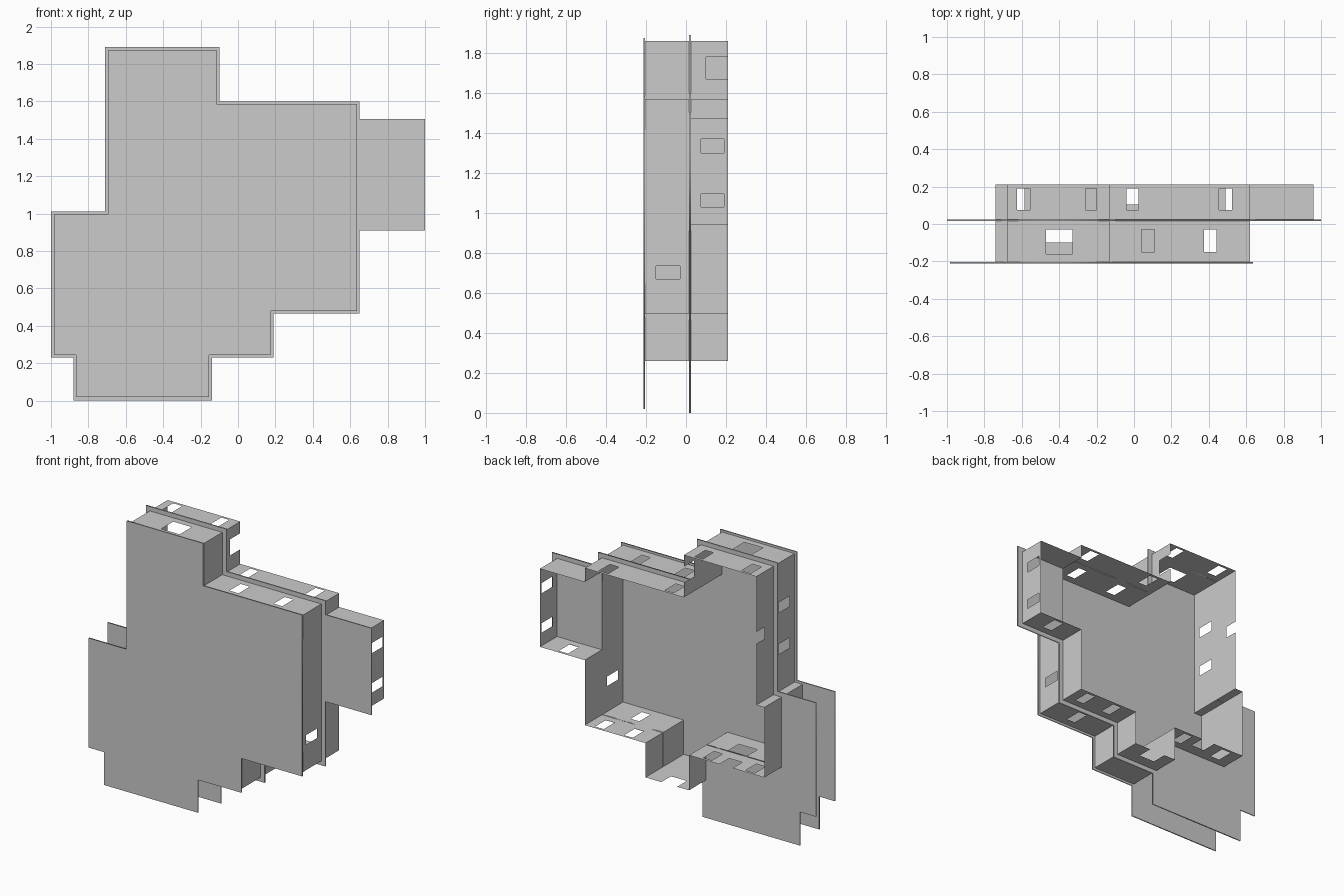
import bpy, bmesh
from math import radians

if "Cube" in bpy.data.objects:
    bpy.data.objects.remove(bpy.data.objects["Cube"])

FRONT, MID, BACK = -0.21, 0.02, 0.21
LOW, UP = (0.075, 0.19), (-0.15, -0.03)   # window bands of the two storeys
DOOR = (0.105, BACK)                      # door reaching the open edge


def plate(name, y, loops, half=0.004):
    """Thin flat slab from outlines in x,z; inner loops become holes."""
    cu = bpy.data.curves.new(name, 'CURVE')
    cu.dimensions = '2D'
    cu.fill_mode = 'BOTH'
    cu.extrude = half
    for pts in loops:
        sp = cu.splines.new('POLY')
        sp.points.add(len(pts) - 1)
        for p, (x, z) in zip(sp.points, pts):
            p.co = (x, z, 0, 1)
        sp.use_cyclic_u = True
    ob = bpy.data.objects.new(name, cu)
    ob.location.y = y
    ob.rotation_euler.x = radians(90)
    bpy.context.collection.objects.link(ob)
    bpy.ops.object.select_all(action='DESELECT')
    ob.select_set(True)
    bpy.context.view_layer.objects.active = ob
    bpy.ops.object.convert(target='MESH')


def wall(name, a, b, y0=FRONT, holes=()):
    """Single-sheet wall; holes are (from, to, (ylow, yhigh)) along x or z."""
    axis = 0 if a[0] != b[0] else 1
    lo, hi = sorted((a[axis], b[axis]))
    us = sorted({lo, hi, *(u for h in holes for u in h[:2])})
    vs = sorted({y0, BACK, *(v for h in holes for v in h[2])})
    bm = bmesh.new()

    def vert(u, v):
        return bm.verts.new((u, v, a[1]) if axis == 0 else (a[0], v, u))

    for u0, u1 in zip(us, us[1:]):
        for v0, v1 in zip(vs, vs[1:]):
            cu, cv = (u0 + u1) / 2, (v0 + v1) / 2
            if any(h[0] < cu < h[1] and h[2][0] < cv < h[2][1] for h in holes):
                continue
            bm.faces.new([vert(u0, v0), vert(u1, v0), vert(u1, v1), vert(u0, v1)])
    bmesh.ops.remove_doubles(bm, verts=bm.verts, dist=1e-5)
    me = bpy.data.meshes.new(name)
    bm.to_mesh(me)
    bm.free()
    bpy.context.collection.objects.link(bpy.data.objects.new(name, me))


# Main footprint, clockwise in x,z
foot = [(-.68, 1.86), (-.13, 1.86), (-.13, 1.57), (.62, 1.57), (.62, .495),
        (.16, .495), (.16, .26), (-.17, .26), (-.17, .50), (-.74, .50),
        (-.74, .98), (-.68, .98)]

# Windows and doors, keyed by wall index
openings = {
    0: [(-.625, -.555, LOW), (-.26, -.2, LOW), (-.47, -.33, (-.16, -.03))],
    1: [(1.67, 1.78, (.1, BACK))],
    2: [(-.04, .025, LOW), (.455, .525, LOW), (.04, .11, UP), (.375, .44, UP)],
    3: [(.67, .735, UP), (.94, 1.475, (MID, BACK))],
    4: [(.49, .555, LOW), (.27, .335, LOW), (.375, .44, UP)],
    6: [(-.08, .04, DOOR)],
    8: [(-.655, -.585, LOW), (-.33, -.265, LOW), (-.5, -.4, DOOR),
        (-.47, -.33, (-.1, .01))],
    11: [(1.52, 1.59, UP), (1.235, 1.305, UP), (1.4, 1.48, (.12, BACK))],
}
for i, p in enumerate(foot):
    wall(f"wall_{i + 1}", p, foot[(i + 1) % len(foot)], holes=openings.get(i, ()))

# Side extension, lower storey only
wall("extension_top", (.62, 1.475), (.96, 1.475), MID)
wall("extension_side", (.96, .94), (.96, 1.475), MID,
     [(1.3, 1.37, LOW), (1.03, 1.095, LOW)])
wall("extension_bottom", (.62, .94), (.96, .94), MID, [(.76, .83, LOW)])

# Upper roof, full slab
plate("upper_roof", -0.208, [[
    (-.695, 1.875), (-.115, 1.875), (-.115, 1.585), (.635, 1.585), (.635, .48),
    (.175, .48), (.175, .245), (-.155, .245), (-.155, .02), (-.865, .02),
    (-.865, .245), (-.985, .245), (-.985, .995), (-.695, .995)]])

# Middle roof: eaves, porches and extension roof around the open interior
plate("middle_roof", MID, [[
    (-.71, 1.89), (-.10, 1.89), (-.10, 1.60), (.65, 1.60), (.65, 1.505),
    (1, 1.505), (1, .91), (.65, .91), (.65, .465), (.19, .465), (.19, .23),
    (-.14, .23), (-.14, 0), (-.88, 0), (-.88, .23), (-1, .23), (-1, 1.01),
    (-.71, 1.01)], foot])
